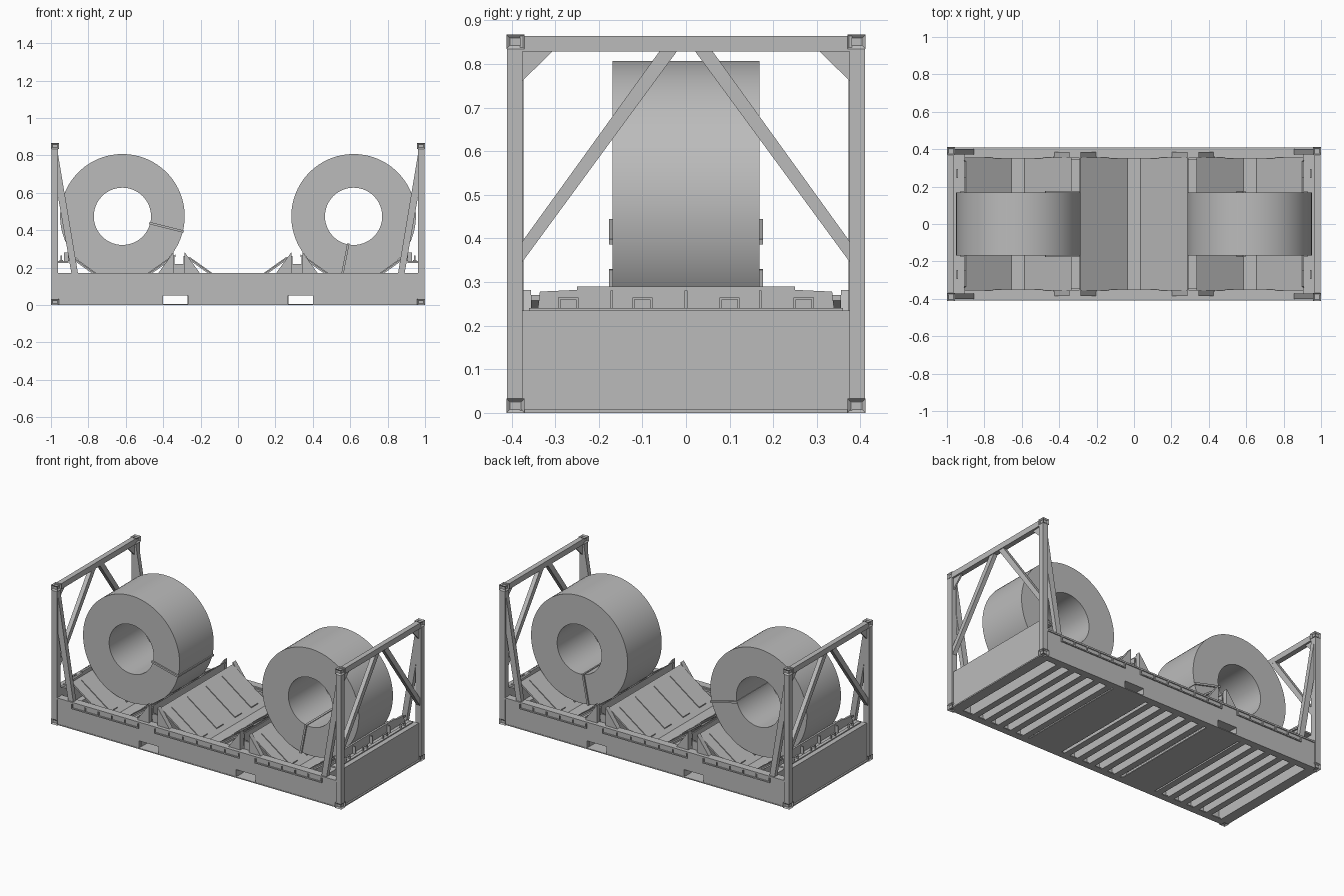
import bpy, bmesh, math
from mathutils import Vector, Matrix

if "Cube" in bpy.data.objects:
    bpy.data.objects.remove(bpy.data.objects["Cube"])

grey = bpy.data.materials.new("plain_grey")
grey.use_nodes = True
GREY = (0.5, 0.5, 0.5, 1)
grey.diffuse_color = GREY
grey.node_tree.nodes["Principled BSDF"].inputs["Base Color"].default_value = GREY
SIGNS = (-1, 1)


def finish(name, bm):
    bmesh.ops.recalc_face_normals(bm, faces=bm.faces)
    mesh = bpy.data.meshes.new(name)
    bm.to_mesh(mesh)
    bm.free()
    mesh.materials.append(grey)
    obj = bpy.data.objects.new(name, mesh)
    bpy.context.collection.objects.link(obj)
    return obj


def add_box(bm, x, y, z):
    size = Vector((x[1] - x[0], y[1] - y[0], z[1] - z[0]))
    mid = Vector((x[0] + x[1], y[0] + y[1], z[0] + z[1])) / 2
    mat = Matrix.Translation(mid) @ Matrix.Diagonal((*size, 1))
    return bmesh.ops.create_cube(bm, size=1, matrix=mat)["verts"]


def span(a, b, s=1):
    return tuple(sorted((a * s, b * s)))


def add_prism(bm, pts, axis, lo, hi):
    """Extrude a profile along x (points are y, z) or along y (points are x, z)."""
    at = (lambda p, d: (d, p[0], p[1])) if axis == "x" else (lambda p, d: (p[0], d, p[1]))
    face = bm.faces.new([bm.verts.new(at(p, lo)) for p in pts])
    moved = bmesh.ops.extrude_face_region(bm, geom=[face])["geom"]
    verts = [g for g in moved if isinstance(g, bmesh.types.BMVert)]
    step = Vector((hi - lo, 0, 0)) if axis == "x" else Vector((0, hi - lo, 0))
    bmesh.ops.translate(bm, vec=step, verts=verts)


def flip(pts, s, offset=0):
    return [(p[0] * s + offset, p[1]) for p in pts]


# Side rails: web with fork pocket openings, flanges and lashing bars
for s in SIGNS:
    bm = bmesh.new()
    web = span(0.38, 0.402, s)
    add_box(bm, (-0.97, 0.97), web, (0.05, 0.165))
    for x in ((-0.97, -0.402), (-0.268, 0.268), (0.402, 0.97)):
        add_box(bm, x, web, (0.006, 0.05))
    add_box(bm, (-0.97, 0.97), span(0.36, 0.404, s), (0, 0.006))
    add_box(bm, (-0.97, 0.97), span(0.36, 0.408, s), (0.16, 0.17))
    finish("side_rail", bm)

    bm = bmesh.new()
    for a, b in ((-0.86, -0.405), (-0.29, 0.29), (0.405, 0.86)):
        add_box(bm, (a, b), span(0.403, 0.41, s), (0.128, 0.135))
        count = round((b - a) / 0.1)
        for i in range(count + 1):
            x = a + (b - a) * i / count
            add_box(bm, (x - 0.003, x + 0.003), span(0.4, 0.41, s), (0.128, 0.16))
    finish("lashing_bar", bm)

# Fork pocket tunnels and the walkway decks above them
for s in SIGNS:
    bm = bmesh.new()
    x = span(0.27, 0.4, s)
    add_box(bm, x, (-0.38, 0.38), (0.05, 0.056))
    add_box(bm, span(0.22, 0.45, s), (-0.37, 0.37), (0, 0.006))
    for wall in (0.264, 0.4):
        add_box(bm, span(wall, wall + 0.006, s), (-0.38, 0.38), (0, 0.056))
    finish("fork_pocket", bm)
    bm = bmesh.new()
    add_box(bm, span(0.285, 0.345, s), (-0.38, 0.38), (0.155, 0.165))
    for wall in (0.285, 0.339):
        add_box(bm, span(wall, wall + 0.006, s), (-0.35, 0.35), (0.05, 0.262))
    for y in SIGNS:
        add_box(bm, span(0.291, 0.339, s), span(0.345, 0.355, y), (0.165, 0.218))
    finish("walkway", bm)

# Cross beams under the floor
bm = bmesh.new()
for centre in (-0.66, 0, 0.66):
    for i in range(5):
        x = centre + (i - 2) * 0.09
        add_box(bm, (x - 0.02, x + 0.02), (-0.38, 0.38), (0, 0.085))
for s in SIGNS:
    add_box(bm, span(0.93, 0.965, s), (-0.38, 0.38), (0, 0.085))
finish("cross_beams", bm)

# Coil cradles: sloping panels around a flat bottom, with wear strips
slope = [(-0.285, 0.27), (-0.035, 0.092), (0.035, 0.092), (0.285, 0.27)]
for centre in (-0.62, 0, 0.62):
    bm = bmesh.new()
    under = [(x, z - 0.012) for x, z in reversed(slope)]
    add_prism(bm, flip(slope + under, 1, centre), "y", -0.355, 0.355)
    finish("cradle", bm)
    bm = bmesh.new()
    strip = [(0.06, 0.110), (0.26, 0.252), (0.26, 0.258), (0.06, 0.116)]
    for s in SIGNS:
        for y in (-0.25, -0.09, 0.09, 0.25):
            add_prism(bm, flip(strip, s, centre), "y", y - 0.035, y + 0.035)
    finish("wear_strips", bm)
    # Floor shelf between the cradle edge and the rail
    bm = bmesh.new()
    for y in SIGNS:
        add_box(bm, (centre - 0.285, centre + 0.285), span(0.35, 0.385, y), (0.15, 0.162))
    finish("edge_shelf", bm)

# Triangular gussets either side of each walkway
bm = bmesh.new()
for s in SIGNS:
    for side, base in ((-1, 0.285), (1, 0.345)):
        tri = [(base, 0.165), (base, 0.282), (base + side * 0.085, 0.165)]
        for y in SIGNS:
            add_prism(bm, flip(tri, s), "y", y * 0.355, y * 0.385)
finish("cradle_gussets", bm)


def add_hoop(bm, x, y, z, width, height, t=0.005):
    add_box(bm, (x - t, x + t), (y - width / 2, y + width / 2), (z + height - t, z + height))
    for s in SIGNS:
        edge = y + s * width / 2
        add_box(bm, (x - t, x + t), span(edge - s * t, edge), (z, z + height))


# End structures
for s in SIGNS:
    bm = bmesh.new()
    add_box(bm, span(0.965, 0.985, s), (-0.38, 0.38), (0.006, 0.235))
    add_box(bm, span(0.905, 0.985, s), (-0.375, 0.375), (0.225, 0.235))
    add_box(bm, span(0.962, 0.995, s), (-0.38, 0.38), (0, 0.008))
    finish("end_wall", bm)

    bm = bmesh.new()
    plate = [(-0.34, 0.235), (0.34, 0.235), (0.335, 0.278), (0.25, 0.282),
             (0.25, 0.29), (-0.25, 0.29), (-0.25, 0.282), (-0.335, 0.278)]
    add_prism(bm, plate, "x", s * 0.898, s * 0.91)
    for y in (-0.17, 0, 0.17):
        add_box(bm, span(0.91, 0.93, s), (y - 0.003, y + 0.003), (0.235, 0.28))
    finish("cradle_end_plate", bm)

    bm = bmesh.new()
    for y in (-0.27, -0.1, 0.1, 0.27):
        add_hoop(bm, s * 0.945, y, 0.235, 0.046, 0.03)
    add_box(bm, span(0.935, 0.955, s), (-0.36, 0.36), (0.235, 0.241))
    finish("lashing_hoops", bm)

    bm = bmesh.new()
    for y in SIGNS:
        add_box(bm, span(0.962, 0.998, s), span(0.375, 0.41, y), (0.03, 0.835))
    finish("corner_posts", bm)

    bm = bmesh.new()
    add_box(bm, span(0.965, 0.997, s), (-0.38, 0.38), (0.829, 0.864))
    finish("top_beam", bm)

    bm = bmesh.new()
    bar = [(0.06, 0.83), (0.02, 0.83), (0.376, 0.345), (0.376, 0.392)]
    corner = [(0.305, 0.83), (0.376, 0.83), (0.376, 0.76)]
    for y in SIGNS:
        add_prism(bm, flip(bar, y), "x", s * 0.966, s * 0.992)
        add_prism(bm, flip(corner, y), "x", s * 0.976, s * 0.986)
    finish("end_diagonals", bm)

    bm = bmesh.new()
    brace = [(0.966, 0.83), (0.966, 0.6), (0.89, 0.165), (0.855, 0.165)]
    for y in SIGNS:
        add_prism(bm, flip(brace, s), "y", y * 0.372, y * 0.4)
    finish("side_braces", bm)

    # Corner castings with recessed lifting holes
    bm = bmesh.new()
    for y in SIGNS:
        for z in ((0, 0.033), (0.834, 0.867)):
            add_box(bm, span(0.958, 1, s), span(0.37, 0.412, y), z)
    bm.normal_update()
    faces = [f for f in bm.faces]
    bmesh.ops.inset_individual(bm, faces=faces, thickness=0.01, depth=-0.008)
    finish("corner_castings", bm)

# Steel coils, each with a strap looped through the bore
R, BORE, Z = 0.333, 0.153, 0.474
for s, angle in ((-1, -14), (1, -101)):
    bm = bmesh.new()
    segs = 96
    rings = []
    for r, y in ((R, -0.168), (R, 0.168), (BORE, 0.168), (BORE, -0.168)):
        rings.append([bm.verts.new((s * 0.618 + r * math.cos(2 * math.pi * i / segs), y,
                                    Z + r * math.sin(2 * math.pi * i / segs)))
                      for i in range(segs)])
    for a, b in zip(rings, rings[1:] + rings[:1]):
        for i in range(segs):
            j = (i + 1) % segs
            bm.faces.new((a[i], a[j], b[j], b[i]))
    coil = finish("steel_coil", bm)
    bpy.ops.object.select_all(action="DESELECT")
    coil.select_set(True)
    bpy.context.view_layer.objects.active = coil
    bpy.ops.object.shade_smooth_by_angle(angle=math.radians(30))

    bm = bmesh.new()
    for y in SIGNS:
        add_box(bm, (BORE - 0.005, R + 0.005), span(0.167, 0.177, y), (-0.006, 0.006))
    for r in (BORE - 0.005, R - 0.001):
        add_box(bm, (r, r + 0.006), (-0.177, 0.177), (-0.006, 0.006))
    turn = Matrix.Rotation(-math.radians(angle), 4, "Y")
    bm.transform(Matrix.Translation((s * 0.618, 0, Z)) @ turn)
    finish("coil_strap", bm)
